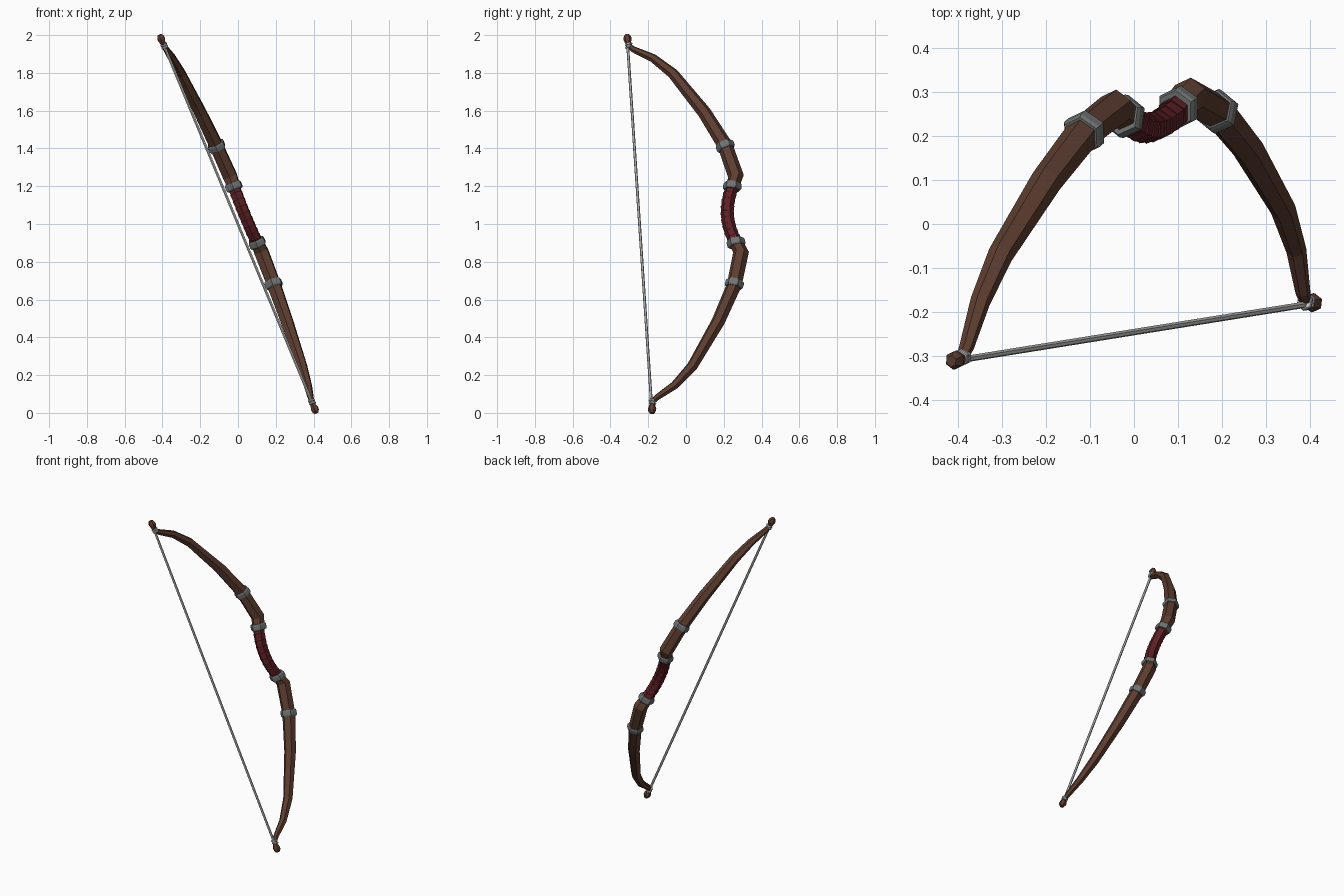
import bpy, bmesh, math
from mathutils import Vector

if "Cube" in bpy.data.objects:
    bpy.data.objects.remove(bpy.data.objects["Cube"])

# Tilted bow plane: A runs along the string, B points toward the grip
A = Vector((-0.3825, -0.0613, 0.922)).normalized()
B = Vector((0.078, 0.99, 0.099))
B = (B - A * B.dot(A)).normalized()
N = A.cross(B)
MID = Vector((0.0, -0.243, 1.0))


def material(name, rgb):
    m = bpy.data.materials.new(name)
    m.diffuse_color = (*rgb, 1)
    m.use_nodes = True
    m.node_tree.nodes["Principled BSDF"].inputs["Base Color"].default_value = m.diffuse_color
    return m


WOOD = material("brown wood", (0.110, 0.047, 0.029))
RED = material("dark red wrap", (0.115, 0.014, 0.018))
STEEL = material("grey metal", (0.160, 0.170, 0.165))
CORD = material("pale cord", (0.60, 0.60, 0.58))


def sweep(name, path, mat, sides=6, tangent=None):
    """Skin a flat-shaded polygon section along (s, b, radius) points in the bow plane."""
    bm = bmesh.new()
    rings = []
    for i, (s, b, r) in enumerate(path):
        p, q = path[max(i - 1, 0)], path[min(i + 1, len(path) - 1)]
        t = Vector(tangent) if tangent else Vector((q[0] - p[0], q[1] - p[1]))
        t.normalize()
        side = B * t.x - A * t.y
        c = MID + A * s + B * b
        angles = [2 * math.pi * k / sides for k in range(sides)]
        rings.append([bm.verts.new(c + side * r * math.cos(a) + N * r * math.sin(a)) for a in angles])
    for u, v in zip(rings, rings[1:]):
        for k in range(sides):
            bm.faces.new((u[k], u[(k + 1) % sides], v[(k + 1) % sides], v[k]))
    bm.faces.new(rings[0])
    bm.faces.new(rings[-1])
    bmesh.ops.recalc_face_normals(bm, faces=bm.faces)
    me = bpy.data.meshes.new(name)
    bm.to_mesh(me)
    bm.free()
    me.materials.append(mat)
    ob = bpy.data.objects.new(name, me)
    bpy.context.collection.objects.link(ob)


def collar(name, s, b, slope, r, h, mat):
    """Chamfered band around the limb."""
    t = Vector((1, slope)).normalized()
    prof = [(-h, r * 0.9), (-h * 0.6, r), (h * 0.6, r), (h, r * 0.9)]
    sweep(name, [(s + t.x * d, b + t.y * d, rr) for d, rr in prof], mat, tangent=t)


# Limb centreline with radius, from grip to nock
LIMB = [(0.150, 0.498, 0.036), (0.218, 0.525, 0.042), (0.400, 0.478, 0.040),
        (0.600, 0.380, 0.036), (0.840, 0.227, 0.029), (0.940, 0.126, 0.023),
        (1.000, 0.026, 0.017), (1.022, 0.003, 0.014), (1.038, 0.000, 0.015),
        (1.060, -0.001, 0.022), (1.072, -0.002, 0.021), (1.087, -0.003, 0.013)]

for label, m in (("upper", 1), ("lower", -1)):
    sweep(label + "_limb", [(m * s, b, r) for s, b, r in LIMB], WOOD)
    collar(label + "_grip_collar", m * 0.162, 0.502, m * 0.15, 0.049, 0.020, STEEL)
    collar(label + "_limb_collar", m * 0.395, 0.479, m * -0.32, 0.050, 0.020, STEEL)
    # cord loops at the nock
    for j, s in enumerate((1.016, 1.030)):
        collar(f"{label}_cord_loop_{j}", m * s, 0.003, m * -0.3, 0.020, 0.005, CORD)

# Ribbed grip wrap
wrap = []
RIBS = 9
for i in range(RIBS):
    for f, r in ((0.0, 0.0335), (0.95, 0.0365)):
        s = -0.16 + 0.32 * (i + f) / RIBS
        wrap.append((s, 0.466 + 0.036 * (s / 0.16) ** 2, r))
sweep("grip_wrap", wrap, RED, sides=6)

# Bowstring
sweep("bowstring", [(-1.022, -0.003, 0.0075), (1.022, -0.003, 0.0075)], CORD)
